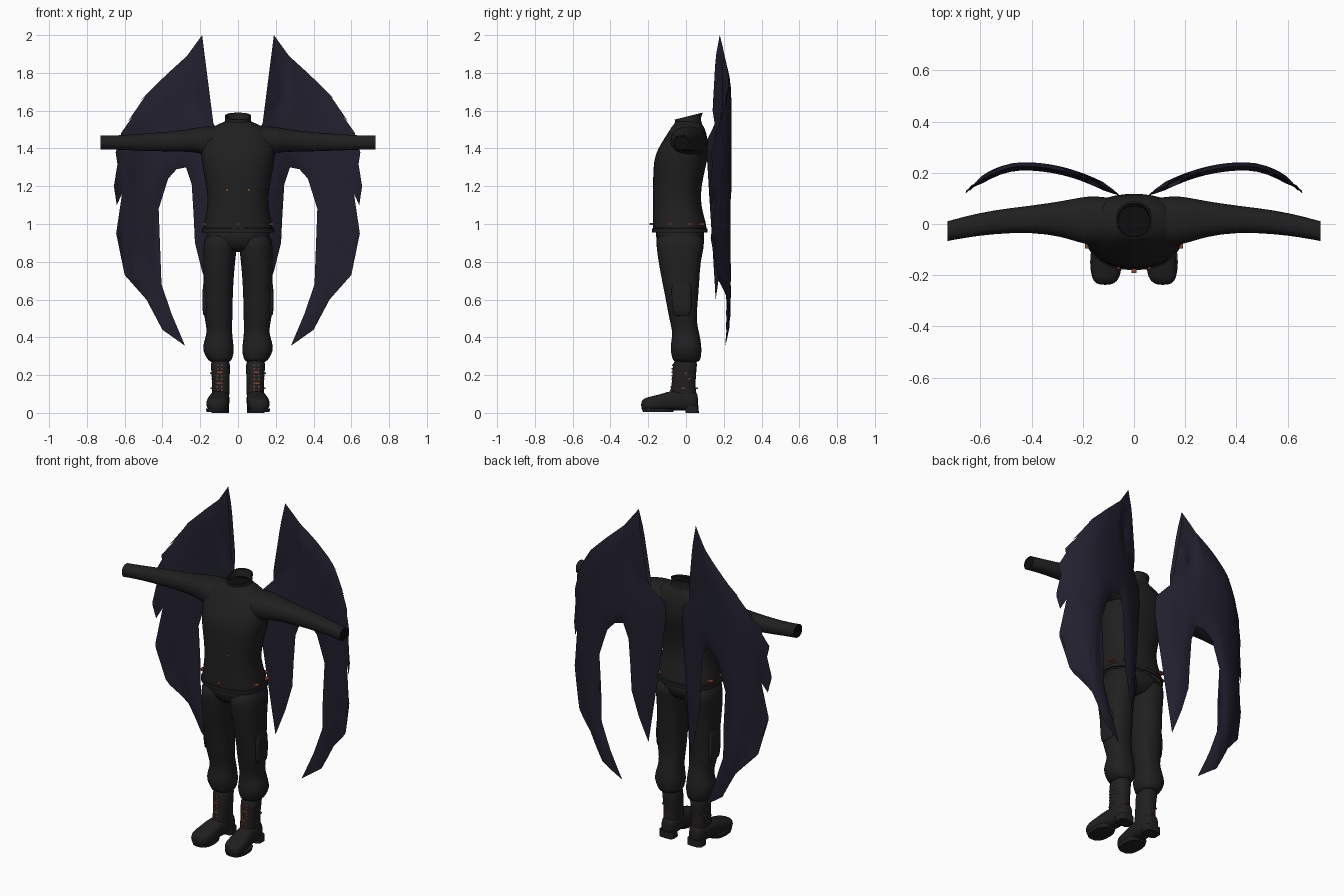
import bpy, bmesh, math
from mathutils import Vector, Matrix
from mathutils.bvhtree import BVHTree
from mathutils.geometry import intersect_point_line

cube = bpy.data.objects.get("Cube")
if cube:
    bpy.data.objects.remove(cube)


def material(name, rgb):
    m = bpy.data.materials.new(name)
    m.use_nodes = True
    m.diffuse_color = (*rgb, 1)
    bsdf = m.node_tree.nodes["Principled BSDF"]
    bsdf.inputs["Base Color"].default_value = (*rgb, 1)
    bsdf.inputs["Roughness"].default_value = 0.8
    return m


CLOTH = material("black cloth", (0.014, 0.014, 0.014))
LINING = material("dark lining", (0.004, 0.004, 0.004))
FEATHER = material("midnight feather", (0.015, 0.014, 0.027))
RUST = material("rust trim", (0.25, 0.06, 0.025))


def finish(name, bm, mat, mirror=False, subsurf=0):
    bmesh.ops.recalc_face_normals(bm, faces=bm.faces)
    mesh = bpy.data.meshes.new(name)
    bm.to_mesh(mesh)
    mesh.materials.append(mat)
    obj = bpy.data.objects.new(name, mesh)
    bpy.context.collection.objects.link(obj)
    bpy.ops.object.select_all(action="DESELECT")
    obj.select_set(True)
    bpy.context.view_layer.objects.active = obj
    bpy.ops.object.shade_smooth_by_angle(angle=math.radians(40))
    if subsurf:
        mod = obj.modifiers.new("soften", "SUBSURF")
        mod.levels = mod.render_levels = subsurf
    if mirror:
        obj.modifiers.new("mirror", "MIRROR").use_mirror_merge = False
    return obj


def loft(name, rings, mat, axis="z", power=2.3, caps=True, mirror=False, subsurf=1, sides=20, tilt=0):
    """Rings are (position on axis, centre a, centre b, half a, half b)."""
    bm = bmesh.new()
    loops = []
    for p, ca, cb, ha, hb in rings:
        loop = []
        for i in range(sides):
            t = math.tau * i / sides
            c, s = math.cos(t), math.sin(t)
            a = ca + ha * math.copysign(abs(c) ** (2 / power), c)
            b = cb + hb * math.copysign(abs(s) ** (2 / power), s)
            co = {"x": (p, a, b), "y": (a, p, b), "z": (a, b, p + tilt * (b - cb))}[axis]
            loop.append(bm.verts.new(co))
        loops.append(loop)
    for lo, hi in zip(loops, loops[1:]):
        for i in range(sides):
            j = (i + 1) % sides
            bm.faces.new((lo[i], lo[j], hi[j], hi[i]))
    if caps:
        bm.faces.new(loops[0][::-1])
        bm.faces.new(loops[-1])
    tree = BVHTree.FromBMesh(bm)
    finish(name, bm, mat, mirror, subsurf)
    return tree


# Jacket body, collar and sleeves
torso = loft("jacket_body", [
    (.96, 0, -.033, .187, .144), (1.0, 0, -.033, .184, .144), (1.1, 0, -.05, .158, .127),
    (1.2, 0, -.047, .168, .129), (1.3, 0, -.035, .19, .14), (1.37, 0, -.022, .2, .143),
    (1.43, 0, -.006, .198, .125), (1.49, 0, .008, .175, .1), (1.525, 0, .01, .115, .08),
    (1.545, 0, .01, .065, .06)], CLOTH, caps=False)
loft("jacket_hem", [(.955, 0, -.033, .182, .14), (.955, 0, -.033, .19, .147),
                    (.975, 0, -.033, .19, .147), (.978, 0, -.033, .183, .141)],
     CLOTH, caps=False, subsurf=0, sides=32)
loft("collar", [(1.51, 0, .01, .085, .075), (1.54, 0, .012, .068, .066), (1.571, 0, .014, .07, .074),
                (1.571, 0, .014, .063, .066), (1.53, 0, .012, .06, .06)],
     CLOTH, caps=False, tilt=.25, subsurf=0, sides=28)
loft("collar_lining", [(1.53, 0, .012, .061, .061), (1.566, 0, .014, .0625, .065)],
     LINING, caps=False, tilt=.25, subsurf=0, sides=28)
loft("neck_floor", [(1.53, 0, .012, .05, .05), (1.538, 0, .012, .062, .062)], LINING, subsurf=0)
loft("sleeve", [
    (.08, .01, 1.425, .09, .09), (.15, .012, 1.437, .1, .082), (.21, .015, 1.446, .09, .068),
    (.28, .02, 1.44, .07, .058), (.4, .02, 1.435, .052, .051), (.55, .008, 1.432, .047, .043),
    (.66, -.012, 1.431, .042, .037), (.728, -.028, 1.431, .039, .038)],
     CLOTH, axis="x", caps=False, mirror=True)
loft("sleeve_opening", [(.715, -.026, 1.431, .037, .035), (.722, -.027, 1.431, .038, .036)],
     LINING, axis="x", mirror=True, subsurf=0)

# Trousers
loft("trouser_hips", [(.85, 0, -.03, .06, .08), (.88, 0, -.03, .13, .115),
                      (.92, 0, -.03, .172, .13), (.99, 0, -.033, .178, .136)], CLOTH)
loft("trouser_leg", [
    (.265, .095, .003, .056, .07), (.29, .097, .003, .068, .076), (.33, .104, 0, .085, .084),
    (.37, .104, 0, .079, .08), (.42, .098, 0, .068, .072), (.46, .1, -.01, .068, .07),
    (.52, .105, -.018, .078, .075), (.6, .105, -.022, .077, .086), (.7, .103, -.028, .08, .1),
    (.8, .1, -.035, .085, .112), (.88, .094, -.03, .09, .128), (.96, .09, -.03, .088, .133)],
     CLOTH, mirror=True)
loft("cargo_pocket", [(.51, .16, -.02, .022, .04), (.53, .164, -.02, .025, .05),
                      (.66, .163, -.025, .026, .055), (.7, .16, -.025, .022, .05)],
     CLOTH, power=4, mirror=True)

# Boots
shaft = loft("boot_shaft", [
    (.05, .092, -.015, .045, .07), (.1, .092, -.017, .047, .071), (.16, .091, -.011, .046, .062),
    (.22, .092, -.01, .05, .064), (.3, .095, 0, .054, .068)], CLOTH, mirror=True)
loft("boot_foot", [
    (.065, .092, .06, .025, .04), (.045, .092, .065, .044, .055), (0, .093, .066, .05, .055),
    (-.08, .1, .066, .054, .053), (-.13, .106, .055, .058, .045), (-.19, .11, .048, .061, .039),
    (-.225, .112, .044, .048, .032), (-.238, .113, .042, .022, .018)],
     CLOTH, axis="y", power=2.6, mirror=True)
loft("boot_heel", [(0, .094, .032, .047, .036), (.04, .094, .032, .047, .034)],
     CLOTH, power=4, mirror=True, subsurf=0)
loft("boot_sole", [(.004, .11, -.148, .056, .08), (.024, .11, -.148, .061, .087)],
     CLOTH, power=2.6, mirror=True, subsurf=0, sides=28)

# Rust coloured laces, rivets and buckles, laid flat on the surface
trim = bmesh.new()


def plate(tree, origin, direction, width, height):
    hit, normal, _, _ = tree.ray_cast(Vector(origin), Vector(direction))
    if hit is None:
        return
    if normal.dot(Vector(direction)) > 0:
        normal = -normal
    turn = normal.to_track_quat("Z", "Y").to_matrix().to_4x4()
    size = Matrix.Diagonal((width, height, .008, 1))
    bmesh.ops.create_cube(trim, size=1, matrix=Matrix.Translation(hit) @ turn @ size)


FRONT, BACK, SIDE = (0, 1, 0), (0, -1, 0), (-1, 0, 0)
for i in range(8):
    z = .12 + i * .019
    for dx in (-.012, .012):
        plate(shaft, (.098 + dx, -1, z), FRONT, .01, .008)
    if i % 3 == 2:
        plate(shaft, (.098, -1, z), FRONT, .024, .006)
for y, z in ((.0, .21), (.02, .18), (-.015, .13)):
    plate(shaft, (1, y, z), SIDE, .014, .012)
plate(shaft, (.09, 1, .13), BACK, .016, .02)
plate(torso, (0, -1, 1.0), FRONT, .02, .03)
plate(torso, (.06, -1, 1.18), FRONT, .014, .01)
for y in (-.08, .02):
    plate(torso, (1, y, 1.0), SIDE, .03, .03)
plate(torso, (.12, 1, 1.0), BACK, .035, .03)
finish("rust_trim", trim, RUST, mirror=True)

# Wings: a feathered outline, bowed backwards and thinned towards its edge
outline = [(.19, 2.0), (.27, 1.89), (.38, 1.79)]
feather_tips = [(.51, 1.66, .03), (.585, 1.54, .03), (.62, 1.48, .03), (.648, 1.38, .05),
                (.657, 1.2, .07), (.642, 1.1, .06), (.645, .95, .09), (.6, .73, .15)]
for x, z, notch in feather_tips:
    outline += [(x, z), (x - .028, z + notch)]
outline += [(.55, .74), (.485, .6), (.4, .44), (.28, .355),           # long outer plume
            (.35, .52), (.405, .68), (.43, .865), (.42, 1.08), (.37, 1.24),
            (.325, 1.29), (.275, 1.3), (.245, 1.21), (.235, 1.05), (.228, .9),
            (.19, .75), (.14, .6),                                    # short inner plume
            (.11, .85), (.075, 1.15), (.055, 1.35), (.06, 1.45),
            (.13, 1.53), (.215, 1.6), (.245, 1.69), (.24, 1.76),
            (.222, 1.84), (.235, 1.85)]


def bow(x):
    if x < .43:
        return .225 - .105 * ((.43 - x) / .36) ** 2
    return .225 - .095 * ((x - .43) / .22) ** 2


def edge_distance(point):
    best = 1
    for a, b in zip(outline, outline[1:] + outline[:1]):
        near, t = intersect_point_line(point, Vector((*a, 0)), Vector((*b, 0)))
        near = Vector((*a, 0)).lerp(Vector((*b, 0)), min(1, max(0, t)))
        best = min(best, (near - point).length)
    return best


wing = bmesh.new()
wing.faces.new([wing.verts.new((x, 0, z)) for x, z in outline])
bmesh.ops.triangulate(wing, faces=wing.faces[:])
for axis, start, step, count in ((0, .08, .04, 15), (2, .4, .06, 27)):
    for i in range(count):
        co, no = Vector(), Vector()
        co[axis], no[axis] = start + i * step, 1
        bmesh.ops.bisect_plane(wing, geom=wing.verts[:] + wing.edges[:] + wing.faces[:],
                               plane_co=co, plane_no=no)
rear = bmesh.ops.duplicate(wing, geom=wing.verts[:] + wing.edges[:] + wing.faces[:])["geom"]
rear = {v for v in rear if isinstance(v, bmesh.types.BMVert)}
for v in wing.verts:
    depth = .016 * min(1, edge_distance(Vector((v.co.x, v.co.z, 0))) / .05)
    v.co.y = bow(v.co.x) + (depth if v in rear else -depth)
bmesh.ops.remove_doubles(wing, verts=wing.verts[:], dist=.0005)
finish("wing", wing, FEATHER, mirror=True)
